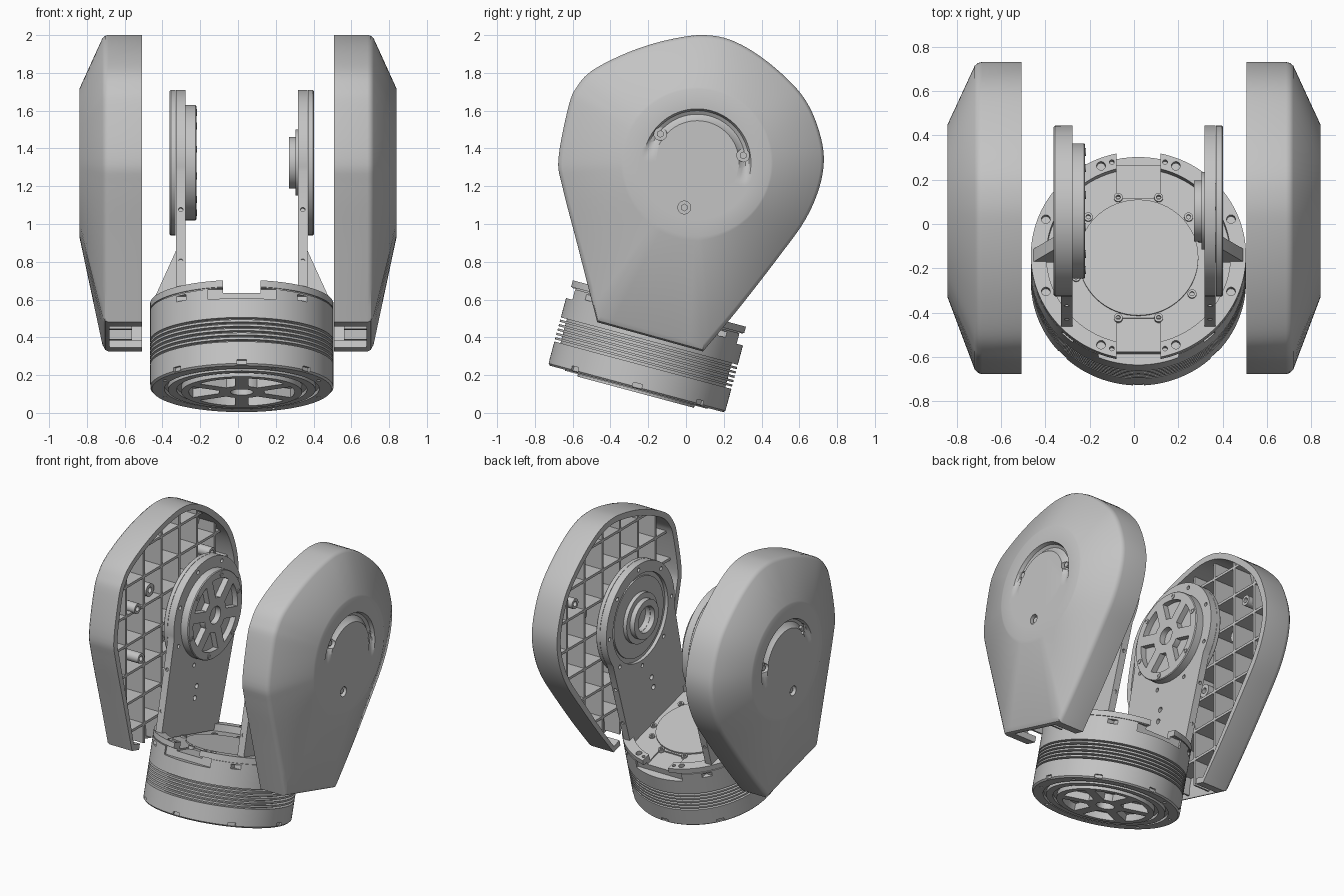
import bpy, bmesh
from math import radians, sin, cos, pi, atan2
from mathutils import Matrix, Vector

if "Cube" in bpy.data.objects:
    bpy.data.objects.remove(bpy.data.objects["Cube"])

grey = bpy.data.materials.new("plain_grey")
grey.use_nodes = True
grey.diffuse_color = (0.55, 0.55, 0.55, 1)
grey.node_tree.nodes["Principled BSDF"].inputs["Base Color"].default_value = (0.55, 0.55, 0.55, 1)

T = Matrix.Translation
R = Matrix.Rotation
BASE = T((0.02, -0.262, 0.127)) @ R(radians(-15), 4, 'X')   # tilted base frame
PIVOT_H = 1.24
PIVOT = BASE @ Vector((0, 0, PIVOT_H))


def pivot_frame(side):
    """Local z points outward along x from the pivot centre."""
    return BASE @ T((0, 0, PIVOT_H)) @ R(side * pi / 2, 4, 'Y')


def shade(me):
    me.shade_smooth()
    me.set_sharp_from_angle(angle=radians(32))


def make(name, bm):
    bmesh.ops.recalc_face_normals(bm, faces=bm.faces)
    me = bpy.data.meshes.new(name)
    bm.to_mesh(me)
    bm.free()
    me.materials.append(grey)
    shade(me)
    ob = bpy.data.objects.new(name, me)
    bpy.context.collection.objects.link(ob)
    return ob


def boolean(ob, bm, operation='DIFFERENCE'):
    cutter = make("cutter", bm)
    cutter.hide_render = True
    mod = ob.modifiers.new("cut", 'BOOLEAN')
    mod.operation, mod.solver, mod.object = operation, 'EXACT', cutter
    bpy.context.view_layer.update()
    dg = bpy.context.evaluated_depsgraph_get()
    me = bpy.data.meshes.new_from_object(ob.evaluated_get(dg))
    ob.modifiers.clear()
    ob.data = me
    shade(me)
    bpy.data.objects.remove(cutter)


def loft(bm, rings, cap=True):
    loops = [[bm.verts.new(p) for p in ring] for ring in rings]
    pairs = list(zip(loops, loops[1:]))
    if cap:
        bm.faces.new(loops[0])
        bm.faces.new(loops[-1])
    else:
        pairs.append((loops[-1], loops[0]))
    for a, b in pairs:
        for i in range(len(a)):
            j = (i + 1) % len(a)
            bm.faces.new((a[i], a[j], b[j], b[i]))


def lathe(bm, profile, m, n=96, cap=True):
    turn = [2 * pi * i / n for i in range(n)]
    loft(bm, [[m @ Vector((r * cos(a), r * sin(a), h)) for a in turn] for r, h in profile], cap)


def tube(bm, r0, r1, h0, h1, m, n=64):
    lathe(bm, [(r0, h0), (r1, h0), (r1, h1), (r0, h1)], m, n, cap=False)


def rod(bm, r, h0, h1, m, n=20):
    lathe(bm, [(r, h0), (r, h1)], m, n)


def box(bm, centre, size, m=Matrix()):
    bmesh.ops.create_cube(bm, size=1, matrix=m @ T(centre) @ Matrix.Diagonal((*size, 1)))


def prism(bm, outline, x0, x1, m):
    loft(bm, [[m @ Vector((x, y, z)) for y, z in outline] for x in (x0, x1)])


def spoked_hub(bm, r, h0, h1, m):
    """Centre ring and six spokes that leave wedge pockets between them."""
    tube(bm, 0.06, 0.12, h0, h1, m)
    for k in range(6):
        box(bm, (0.11 + (r - 0.1) / 2, 0, (h0 + h1) / 2), (r - 0.1, 0.07, abs(h1 - h0)),
            m @ R(k * pi / 3 + pi / 6, 4, 'Z'))


# Base drum with cooling fins and stepped underside
bm = bmesh.new()
profile = [(.28, .03), (.28, -.018), (.32, -.018), (.32, .015), (.345, .015), (.345, -.005),
           (.39, -.005), (.39, .02), (.41, .02), (.41, 0), (.475, 0), (.485, .01)]
for k in range(6):
    h = 0.13 + 0.024 * k
    profile += [(.485, h), (.452, h), (.452, h + .012), (.485, h + .012)]
profile += [(.485, .425), (.478, .425), (.478, .432), (.485, .432), (.485, .468),
            (.415, .468), (.415, .42)]
lathe(bm, profile, BASE, 128)
base = make("base_drum", bm)

cut = bmesh.new()                      # cable gaps in the top ring
for s in (1, -1):
    box(cut, (0, s * .43, .46), (.2, .3, .1), BASE)
boolean(base, cut)
cut = bmesh.new()                      # windows below the top ring
for s in (1, -1):
    box(cut, (0, s * .485, .398), (.36, .1, .06), BASE)
    for t in (1, -1):
        box(cut, (s * .32, t * .365, .4), (.05, .05, .03), BASE)
boolean(base, cut)
cut = bmesh.new()                      # lower notches and screw holes
for k in range(8):
    spin = BASE @ R(k * pi / 4, 4, 'Z')
    box(cut, (.485, 0, .018), (.03, .05, .024), spin)
    rod(cut, .012, -.02, .02, spin @ R(pi / 8, 4, 'Z') @ T((.44, 0, 0)), 12)
for s in (1, -1):
    for deg in (22, 68, 112, 158):
        rod(cut, .02, .44, .5, BASE @ R(s * radians(deg), 4, 'Z') @ T((.45, 0, 0)), 16)
    for t in (1, -1):
        rod(cut, .011, .44, .5, BASE @ T((s * .12, t * .435, 0)), 12)
boolean(base, cut)

bm = bmesh.new()
spoked_hub(bm, .29, -.018, .035, BASE)
make("bottom_hub", bm)

bm = bmesh.new()                       # cover inside the ring
rod(bm, .27, .41, .43, BASE, 64)
for deg in (18, 40, 72, 108, 140, 198, 252, 288, 325):
    spin = BASE @ R(radians(deg), 4, 'Z') @ T((.295, 0, 0))
    tube(bm, .01, .02, .41, .432, spin, 16)
make("top_cover", bm)

# Arms: plate, outer disc, gusset, then the joint on the inner face
for side, word in ((1, "left"), (-1, "right")):
    frame = pivot_frame(side)
    arc = [radians(-22 + 224 * i / 60) for i in range(61)]
    outline = [(-.33, .425), (.33, .425)] + [(.385 * cos(a), PIVOT_H + .385 * sin(a)) for a in arc]
    bm = bmesh.new()
    prism(bm, outline, side * .298, side * .348, BASE)
    plate = make(word + "_arm_plate", bm)
    cut = bmesh.new()
    for k in range(8):
        rod(cut, .014, .28, .32, frame @ R(k * pi / 4 + .2, 4, 'Z') @ T((.35, 0, 0)), 12)
    for h in (.67, .75):
        rod(cut, .018, .28, .37, BASE @ T((0, 0, h)) @ R(side * pi / 2, 4, 'Y'), 16)
    for h in (.61, .89):
        for s in (1, -1):
            rod(cut, .012, .33, .5, BASE @ T((side * .323, 0, h)) @ R(s * pi / 2, 4, 'X'), 12)
    if side == 1:
        rod(cut, .31, .28, .322, frame, 64)
    boolean(plate, cut)

    bm = bmesh.new()
    lathe(bm, [(.385, .35), (.385, .376), (.379, .382), (.32, .382), (.32, .37)], frame)
    make(word + "_arm_disc", bm)

    bm = bmesh.new()
    prism(bm, [(-.03, 0), (.03, 0), (.03, 1), (-.03, 1)], 0, 1, Matrix())
    for v in bm.verts:                 # wedge from the plate down to the rim
        x, y, z = v.co
        v.co = BASE @ Vector((side * (.34 + x * (.14 if z < .5 else .008)), y, .45 + z * (.31 if x < .5 else .3)))
    make(word + "_gusset", bm)

    bm = bmesh.new()
    if side == 1:
        tube(bm, .09, .28, .312, .325, frame)
        tube(bm, .09, .175, .285, .33, frame)
        tube(bm, .092, .137, .25, .33, frame)
        make("left_bearing", bm)
    else:
        lathe(bm, [(.25, .28), (.25, .24), (.3, .24), (.305, .246), (.305, .3)], frame)
        spoked_hub(bm, .26, .24, .285, frame)
        for k in range(6):
            tube(bm, .009, .018, .236, .26, frame @ R(k * pi / 3, 4, 'Z') @ T((.275, 0, 0)), 16)
        make("right_joint_hub", bm)

# Shell outline in (y, z), from the front bottom corner over the top to the rear one
KEYS = [(-.47, .48), (-.575, .89), (-.655, 1.2), (-.675, 1.35), (-.62, 1.63), (-.575, 1.73),
        (-.5, 1.81), (-.35, 1.89), (-.19, 1.95), (-.03, 1.988), (.1, 2.0), (.235, 1.975),
        (.39, 1.89), (.55, 1.755), (.645, 1.635), (.705, 1.49), (.73, 1.345), (.705, 1.19),
        (.63, 1.02), (.5, .838), (.285, .56), (.09, .325)]
keys = [Vector(k) for k in KEYS]
ext = [2 * keys[0] - keys[1]] + keys + [2 * keys[-1] - keys[-2]]
OUT = []
for p0, p1, p2, p3 in zip(ext, ext[1:], ext[2:], ext[3:]):
    for i in range(5):
        t = i / 5
        OUT.append(p1 + (p2 - p0) * (t / 2) + (2 * p0 - 5 * p1 + 4 * p2 - p3) * (t * t / 2)
                   + (3 * p1 - p0 - 3 * p2 + p3) * (t ** 3 / 2))
OUT += [keys[-1].lerp(keys[0], i / 8) for i in range(8)]
C = Vector((PIVOT.y, PIVOT.z))


def shell_ring(side, x, t=0, inset=0, radius=.39, dip=0):
    """Ring blended from the outline (t=0) to a circle about the pivot (t=1)."""
    ring = []
    for p in OUT:
        d = (p - C).normalized()
        q = (p - d * inset).lerp(C + d * radius, t)
        w = min(1, max(0, 1.5 * cos(atan2(d.y, d.x) - radians(75)) + .25))
        ring.append((side * (x - dip * w), q.x, q.y))
    return ring


for side, word in ((1, "left"), (-1, "right")):
    # hollow cover with a crescent groove in its round face
    bm = bmesh.new()
    rings = [shell_ring(side, x, t) for x, t in ((.508, 0), (.685, 0), (.703, .015), (.718, .06), (.835, .96), (.84, 1))]
    for radius, dip in ((.3, 0), (.285, 0), (.275, .024), (.256, .036), (.24, .026), (.222, 0)):
        rings.append(shell_ring(side, .84, 1, 0, radius, dip))
    inner = [shell_ring(side, .775, 1, 0, .36), shell_ring(side, .675, 0, .042), shell_ring(side, .508, 0, .042)]
    loft(bm, rings)
    bmesh.ops.delete(bm, geom=[f for f in bm.faces if len(f.verts) > 4 and abs(f.calc_center_median().x) < .6],
                     context='FACES_ONLY')
    loft(bm, inner)
    bmesh.ops.delete(bm, geom=[f for f in bm.faces if len(f.verts) > 4 and abs(f.calc_center_median().x) < .6],
                     context='FACES_ONLY')
    loft(bm, [rings[0], inner[-1]])
    bmesh.ops.delete(bm, geom=[f for f in bm.faces if len(f.verts) > 4 and abs(f.calc_center_median().x) < .6],
                     context='FACES_ONLY')
    bmesh.ops.remove_doubles(bm, verts=bm.verts, dist=.0001)
    shell = make(word + "_shell", bm)
    cut = bmesh.new()
    box(cut, (side * .58 - .02, 0, .29), (.2, .42, .14), BASE)
    face = T((0, C.x, C.y)) @ R(side * pi / 2, 4, 'Y')
    spots = [T((0, .247 * cos(radians(a)), .247 * sin(radians(a)))) @ face for a in (142, 9, 254)]
    for m in spots:
        rod(cut, .034, .808, .9, m, 24)
    boolean(shell, cut)

    # screws and posts behind the shell face
    bm = bmesh.new()
    for m in spots:
        rod(bm, .02, .8, .826, m, 6)
        tube(bm, .02, .045, .6, .78, m, 20)
    for y, z in ((-.42, .12), (-.38, -.25), (.42, .2)):
        tube(bm, .018, .036, .54, .74, T((0, y, z)) @ face, 20)
    make(word + "_shell_screws", bm)

    # stiffening grid, trimmed to the inside of the shell
    for kind in ("upright", "level"):
        bm = bmesh.new()
        loft(bm, [shell_ring(side, .56, 0, .02), shell_ring(side, .69, 0, .02), shell_ring(side, .79, 1, 0, .37)])
        ribs = make(word + "_" + kind + "_ribs", bm)
        cut = bmesh.new()
        for k in range(6 if kind == "upright" else 7):
            if kind == "upright":
                box(cut, (side * .7, -.46 + .2 * k, 1.2), (.4, .018, 2))
            else:
                box(cut, (side * .7, 0, .58 + .21 * k), (.4, 2, .018))
        boolean(ribs, cut, 'INTERSECT')
